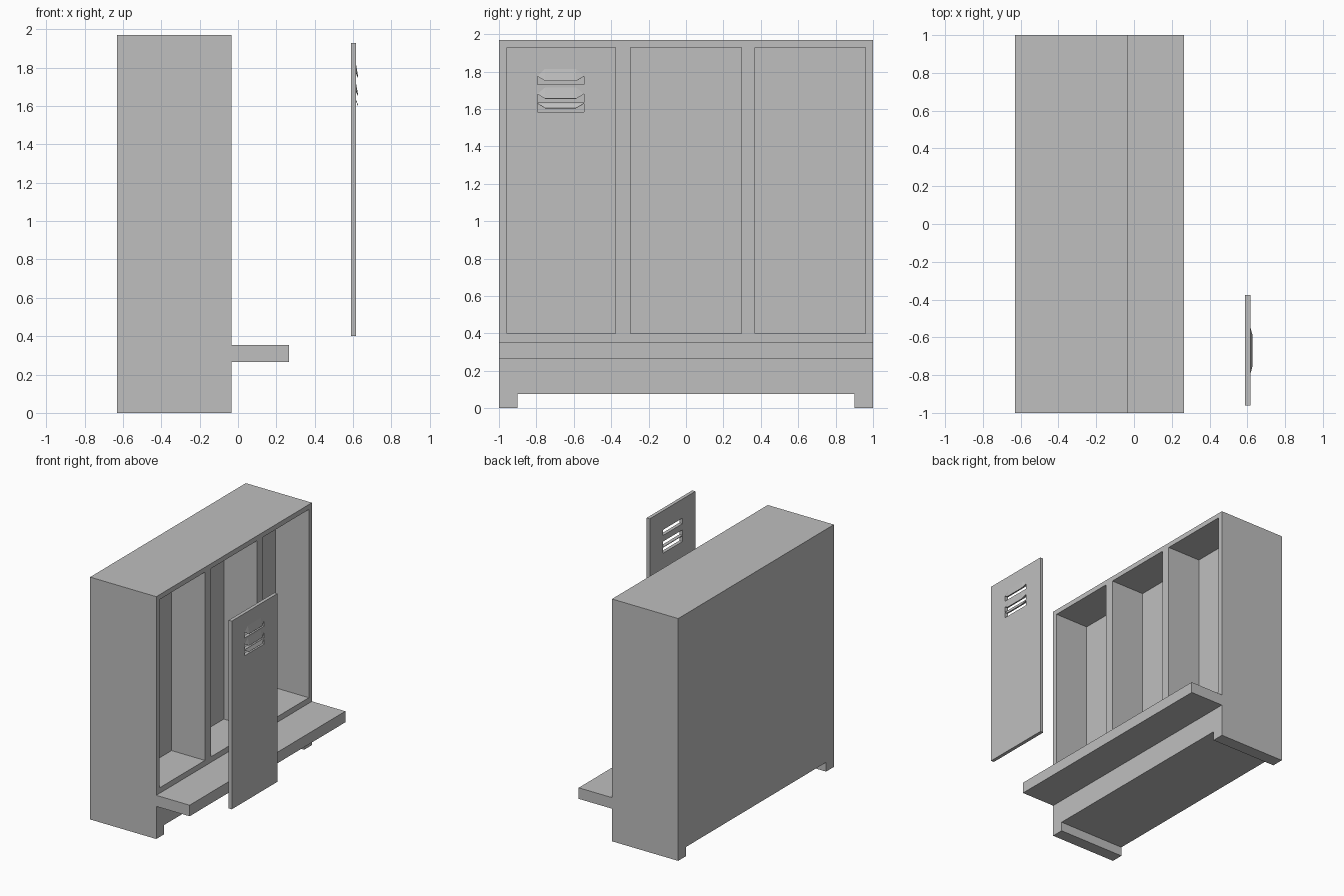
import bpy
import bmesh

default = bpy.data.objects.get("Cube")
if default:
    bpy.data.objects.remove(default, do_unlink=True)

# Single painted metal colour
GREY = (0.52, 0.52, 0.52, 1.0)
metal = bpy.data.materials.new("grey_metal")
metal.use_nodes = True
metal.diffuse_color = GREY
metal.node_tree.nodes["Principled BSDF"].inputs["Base Color"].default_value = GREY


def finish(name, bm):
    bmesh.ops.recalc_face_normals(bm, faces=bm.faces)
    mesh = bpy.data.meshes.new(name)
    bm.to_mesh(mesh)
    bm.free()
    mesh.materials.append(metal)
    obj = bpy.data.objects.new(name, mesh)
    bpy.context.scene.collection.objects.link(obj)
    return obj


def box(name, xs, ys, zs):
    bm = bmesh.new()
    bmesh.ops.create_cube(bm, size=1)
    for v in bm.verts:
        v.co = [lo + (c + 0.5) * (hi - lo) for c, (lo, hi) in zip(v.co, (xs, ys, zs))]
    return finish(name, bm)


def cut(target, xs, ys, zs):
    cutter = box("cutter", xs, ys, zs)
    cutter.hide_render = True
    mod = target.modifiers.new("cut", "BOOLEAN")
    mod.operation = "DIFFERENCE"
    mod.solver = "EXACT"
    mod.object = cutter
    bpy.context.view_layer.objects.active = target
    bpy.ops.object.modifier_apply(modifier=mod.name)
    bpy.data.objects.remove(cutter, do_unlink=True)


# Cabinet with three compartments and a gap between the feet
BACK, FRONT, TOP = -0.63, -0.035, 1.97
DOOR_Y, DOOR_Z = (-0.96, -0.375), (0.4, 1.93)
cabinet = box("locker_cabinet", (BACK, FRONT), (-1, 1), (0, TOP))
for bay in (DOOR_Y, (-0.298, 0.296), (0.37, 0.96)):
    cut(cabinet, (FRONT - 0.3, FRONT + 0.1), bay, DOOR_Z)
cut(cabinet, (BACK - 0.1, FRONT + 0.1), (-0.9, 0.9), (-0.1, 0.075))

# Bench
box("bench", (FRONT, 0.265), (-1, 1), (0.265, 0.355))

# Detached door with vent slots
DOOR_X = (0.588, 0.616)
VENT_Y = (-0.795, -0.545)
door = box("locker_door", DOOR_X, DOOR_Y, DOOR_Z)
lips = ((1.75, 0.065), (1.655, 0.06), (1.605, 0.025))
for lip, rise in lips:
    cut(door, (0.5, 0.7), VENT_Y, (lip - 0.02, lip + min(rise, 0.025)))


# Pressed hoods over the vents, open underneath
def hood(name, lip, rise):
    surface, out = DOOR_X[1], 0.627
    left, right = VENT_Y
    inset = 0.042
    bm = bmesh.new()
    tl = bm.verts.new((surface, left + inset, lip + rise))
    tr = bm.verts.new((surface, right - inset, lip + rise))
    bl = bm.verts.new((out, left + inset, lip))
    br = bm.verts.new((out, right - inset, lip))
    sl = bm.verts.new((surface, left, lip + min(rise, 0.025)))
    sr = bm.verts.new((surface, right, lip + min(rise, 0.025)))
    for corners in ((tl, bl, br, tr), (tl, sl, bl), (tr, br, sr)):
        bm.faces.new(corners)
    obj = finish(name, bm)
    sheet = obj.modifiers.new("sheet", "SOLIDIFY")
    sheet.thickness = 0.003
    return obj


for label, (lip, rise) in zip(("upper", "middle", "lower"), lips):
    hood(f"{label}_vent_hood", lip, rise)
